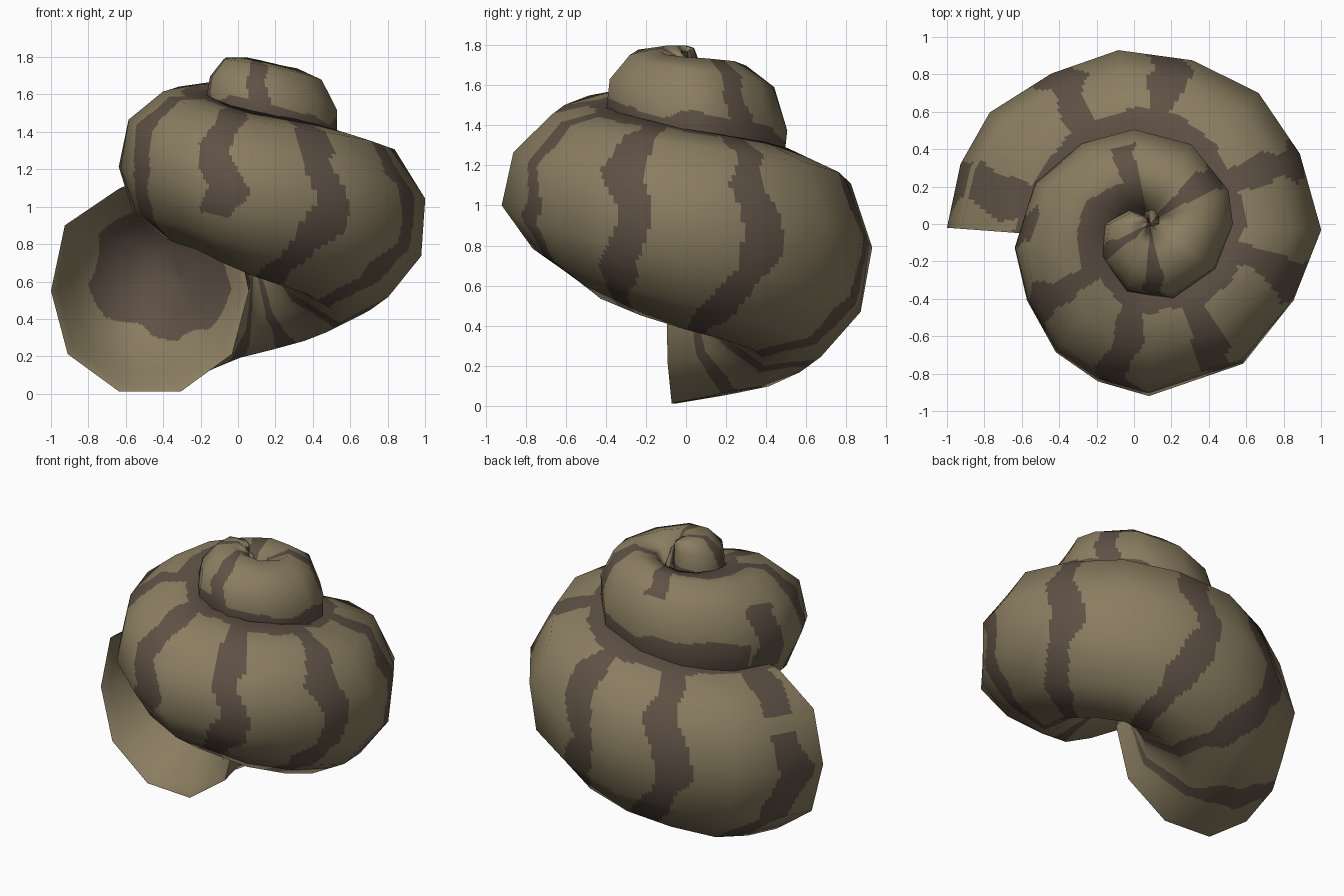
import bpy, math
from mathutils import Vector

if "Cube" in bpy.data.objects:
    bpy.data.objects.remove(bpy.data.objects["Cube"])

SIDES, CUTS, AXIS_X = 10, 16, 0.08

# turn angle, outer radius from axis, half height, centre height
KEYS = [(180, 1.08, .56, .55), (145, 1.04, .55, .61), (123, .96, .54, .66),
        (90, .94, .53, .74), (75, .91, .53, .76), (50, .92, .52, .80), (25, .90, .51, .84),
        (0, .94, .50, .88), (-28, .90, .49, .94), (-56, .92, .47, 1.0),
        (-90, .93, .45, 1.07), (-126, .85, .41, 1.17), (-148, .77, .41, 1.20),
        (-180, .71, .41, 1.23), (-225, .57, .39, 1.28), (-270, .50, .38, 1.33),
        (-315, .48, .35, 1.38), (-360, .46, .32, 1.42), (-405, .43, .28, 1.48),
        (-450, .42, .26, 1.54), (-495, .33, .24, 1.565), (-540, .24, .23, 1.58),
        (-600, .05, .16, 1.62)]
# turn angle, fullness of the shoulder above and below the middle
FULL = [(180, .07, .03), (90, .06, -.03), (0, .05, -.10), (-56, -.02, -.11), (-90, -.07, -.10),
        (-130, .02, -.05), (-180, .05, 0), (-300, 0, 0), (-600, 0, 0)]
# angles of the cross-section rings
PHIS = [180, 162, 145, 123, 100, 75, 50, 25, -2, -28, -56, -90, -108, -126, -148,
        -170, -200, -230, -261, -298, -337, -360, -394, -432, -468, -505, -540, -575, -600]
# dark cross bands: centre, lowest and highest angle around the tube
BANDS = [(166, -180, 26), (166, 38, 180), (121, -180, 180), (82, -180, 180), (24, -180, 180),
         (-21, -180, 180), (-64, -180, 180), (-103, -24, 180), (-144, -180, 180),
         (-180, -180, 40), (-252, 45, 180), (-324, -180, 180), (-447, -180, 180),
         (-510, -180, 180)]
# sideways bend of a band against angle around the tube
BEND = [(-180, -26), (-80, -16), (-40, -6), (0, 4), (30, -2), (60, 2), (180, 4)]


def lerp_table(table, x):
    """Linear lookup in a table sorted by its first column (either way)."""
    for a, b in zip(table, table[1:]):
        if min(a[0], b[0]) <= x <= max(a[0], b[0]):
            t = (x - a[0]) / (b[0] - a[0])
            return [p + (q - p) * t for p, q in zip(a[1:], b[1:])]
    return list(table[-1][1:])


def twist(phi):
    """The ten ridges wind slowly around the tube (degrees)."""
    return 0.1 * (180 - phi)


def ring(phi, scale=1.0, sign=1):
    """Ten-sided cross-section in the plane through the shell axis."""
    outer, rv, zc = lerp_table(KEYS, phi)
    up, low = lerp_table(FULL, phi)
    p = math.radians(phi)
    # the top whorl overlaps its own axis so the tip is closed
    mid = .51 - .12 * min(1, max(0, (-phi - 360) / 90))
    pts = []
    for k in range(SIDES):
        v = sign * (2 * math.pi * k / SIDES - math.pi) + math.radians(twist(phi))
        fat = scale * (1 + (up if math.sin(v) > 0 else low) * math.sin(2 * v) ** 2)
        r = outer * (mid + (1 - mid) * fat * math.cos(v))
        z = zc + rv * fat * math.sin(v)
        lip = (.074 * r - .1) * max(0, (phi - 155) / 25)
        pts.append(Vector((AXIS_X + r * math.cos(p), r * math.sin(p) + lip, z)))
    return pts


def colour(name, rgb):
    m = bpy.data.materials.new(name)
    m.diffuse_color = (*rgb, 1)
    m.use_nodes = True
    m.node_tree.nodes["Principled BSDF"].inputs["Base Color"].default_value = m.diffuse_color
    return m


TAN = colour("shell tan", (.256, .207, .120))
BROWN = colour("band brown", (.115, .083, .060))


def sweep(name, phis, rings, is_dark, sign=1):
    """Facetted tube, finely cut for the bands, with normals blended smoothly."""
    n = len(rings)
    norms = []
    for i in range(n):
        a, b = rings[max(i - 1, 0)], rings[min(i + 1, n - 1)]
        row = rings[i]
        norms.append([(row[(k + 1) % SIDES] - row[k - 1]).cross(b[k] - a[k]).normalized()
                      for k in range(SIDES)])

    def blend(grid, i, j):
        i0, k0 = min(i // CUTS, n - 2), (j // CUTS) % SIDES
        s, t, k1 = i / CUTS - i0, (j % CUTS) / CUTS, (k0 + 1) % SIDES
        lo = grid[i0][k0].lerp(grid[i0][k1], t)
        return lo.lerp(grid[i0 + 1][k0].lerp(grid[i0 + 1][k1], t), s)

    rows, cols = (n - 1) * CUTS + 1, SIDES * CUTS
    verts = [blend(rings, i, j) for i in range(rows) for j in range(cols)]
    normals = [blend(norms, i, j).normalized() for i in range(rows) for j in range(cols)]
    faces, dark = [], []
    for i in range(rows - 1):
        u = (i + .5) / CUTS
        phi = phis[int(u)] + (phis[int(u) + 1] - phis[int(u)]) * (u % 1)
        for j in range(cols):
            j2 = (j + 1) % cols
            faces.append((i * cols + j, i * cols + j2, (i + 1) * cols + j2, (i + 1) * cols + j))
            v = sign * ((j + .5) * 360 / cols - 180) + twist(phi)
            dark.append(is_dark(u, phi, (v + 180) % 360 - 180))
    faces.append(tuple((rows - 1) * cols + j for j in range(cols)))   # end cap
    dark.append(True)
    me = bpy.data.meshes.new(name)
    me.from_pydata(verts, [], faces)
    me.materials.append(TAN)
    me.materials.append(BROWN)
    for poly, d in zip(me.polygons, dark):
        poly.material_index = int(d)
        poly.use_smooth = True
    me.update()
    me.normals_split_custom_set_from_vertices(normals)
    ob = bpy.data.objects.new(name, me)
    bpy.context.collection.objects.link(ob)
    return ob


# coiled outer shell
def shell_dark(u, phi, v):
    wob = 2 * math.sin(math.radians(5 * v + 3 * phi)) + math.sin(math.radians(11 * v + 7 * phi))
    # dark line where one whorl meets the next
    seam = 72 + 16 * min(1, max(0, (120 - phi) / 200))
    if phi > -260 and v > seam + 2 * wob:
        return True
    if phi < -190 and -50 < v < 5 + 2 * wob:
        return True
    half = 6.5 if phi > -170 else 9
    x = phi - lerp_table(BEND, v)[0]
    return any(abs(x - b) < half + .6 * wob and lo < v < hi for b, lo, hi in BANDS)


sweep("coiled_shell", PHIS, [ring(p) for p in PHIS], shell_dark)


# shallow lining of the opening
def lining_dark(u, phi, v):
    s = math.radians(v)
    inner = max(0, -math.cos(s))
    return u > 2.7 + 1.1 * max(0, -math.sin(s)) - .5 * inner + .2 * math.sin(5 * s)


LINING = [(180, 1.0), (178, .94), (170, .84), (159, .70), (148, .50), (141, .28), (139, .02)]
sweep("opening_lining", [p for p, s in LINING], [ring(p, s, -1) for p, s in LINING],
      lining_dark, -1)
